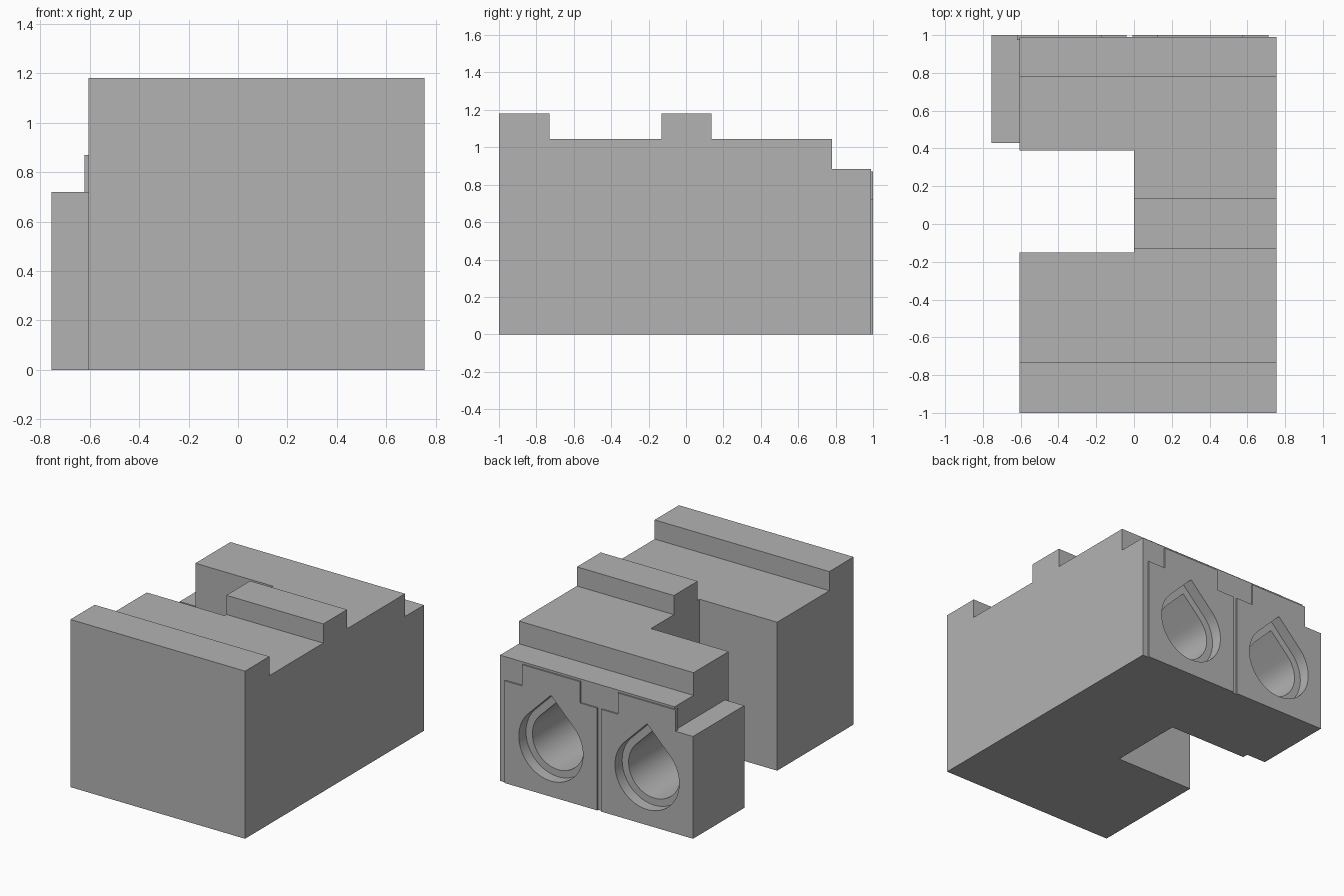
import bpy, bmesh, math
from mathutils import Vector

if "Cube" in bpy.data.objects:
    bpy.data.objects.remove(bpy.data.objects["Cube"], do_unlink=True)

grey = bpy.data.materials.new("plain grey")
grey.use_nodes = True
colour = (0.45, 0.45, 0.45, 1)
grey.diffuse_color = colour
grey.node_tree.nodes["Principled BSDF"].inputs["Base Color"].default_value = colour


def prism(name, outline, axis, start, end):
    """Extrude a closed outline along x (outline in y, z) or y (outline in x, z)."""
    bm = bmesh.new()
    if axis == "x":
        points = [Vector((start, a, b)) for a, b in outline]
        step = Vector((end - start, 0, 0))
    else:
        points = [Vector((a, start, b)) for a, b in outline]
        step = Vector((0, end - start, 0))
    face = bm.faces.new([bm.verts.new(p) for p in points])
    result = bmesh.ops.extrude_face_region(bm, geom=[face])
    moved = [v for v in result["geom"] if isinstance(v, bmesh.types.BMVert)]
    bmesh.ops.translate(bm, verts=moved, vec=step)
    bmesh.ops.recalc_face_normals(bm, faces=bm.faces)
    mesh = bpy.data.meshes.new(name)
    bm.to_mesh(mesh)
    bm.free()
    mesh.materials.append(grey)
    obj = bpy.data.objects.new(name, mesh)
    bpy.context.collection.objects.link(obj)
    return obj


def combine(target, tool, operation):
    """Apply a boolean and discard the tool."""
    tool.hide_render = True
    mod = target.modifiers.new(tool.name, "BOOLEAN")
    mod.operation = operation
    mod.solver = "EXACT"
    mod.object = tool
    bpy.context.view_layer.objects.active = target
    bpy.ops.object.modifier_apply(modifier=mod.name)
    bpy.data.objects.remove(tool, do_unlink=True)


def rectangle(x0, x1, z0, z1):
    return [(x0, z0), (x1, z0), (x1, z1), (x0, z1)]


def teardrop(cx, cz, radius, segments=48):
    """Circle closed by a 45 degree peak at the top."""
    points = [(cx, cz + radius * math.sqrt(2))]
    for i in range(segments + 1):
        angle = math.radians(135 + 270 * i / segments)
        points.append((cx + radius * math.cos(angle), cz + radius * math.sin(angle)))
    return points


def stepped_plate(x0, x1, tab0, tab1):
    return [(x0, 0), (x1, 0), (x1, 0.72), (tab1, 0.72), (tab1, 0.87),
            (tab0, 0.87), (tab0, 0.72), (x0, 0.72)]


# Main block with stepped ridges across the top
profile = [(-1, 0), (0.99, 0), (0.99, 0.885), (0.78, 0.885), (0.78, 1.045),
           (0.135, 1.045), (0.135, 1.18), (-0.13, 1.18), (-0.13, 1.045),
           (-0.73, 1.045), (-0.73, 1.18), (-1, 1.18)]
body = prism("body", profile, "x", -0.605, 0.755)

# Side notch
combine(body, prism("notch", rectangle(-0.9, 0, -0.2, 1.5), "y", -0.15, 0.39), "DIFFERENCE")

# Side block and the two thin back plates
combine(body, prism("side_block", rectangle(-0.755, -0.5, 0, 0.72), "y", 0.43, 1), "UNION")
combine(body, prism("left_plate", stepped_plate(-0.008, 0.712, 0.125, 0.576), "y", 0.975, 1), "UNION")
combine(body, prism("right_plate", stepped_plate(-0.755, -0.04, -0.62, -0.17), "y", 0.975, 1), "UNION")

# Teardrop sockets with a shallow wider recess
for cx in (0.352, -0.397):
    combine(body, prism("recess", teardrop(cx, 0.36, 0.25), "y", 0.92, 1.1), "DIFFERENCE")
    combine(body, prism("socket", teardrop(cx, 0.36, 0.20), "y", 0.43, 1.05), "DIFFERENCE")

bpy.ops.object.select_all(action="DESELECT")
body.select_set(True)
bpy.context.view_layer.objects.active = body
bpy.ops.object.shade_smooth_by_angle(angle=math.radians(30))
